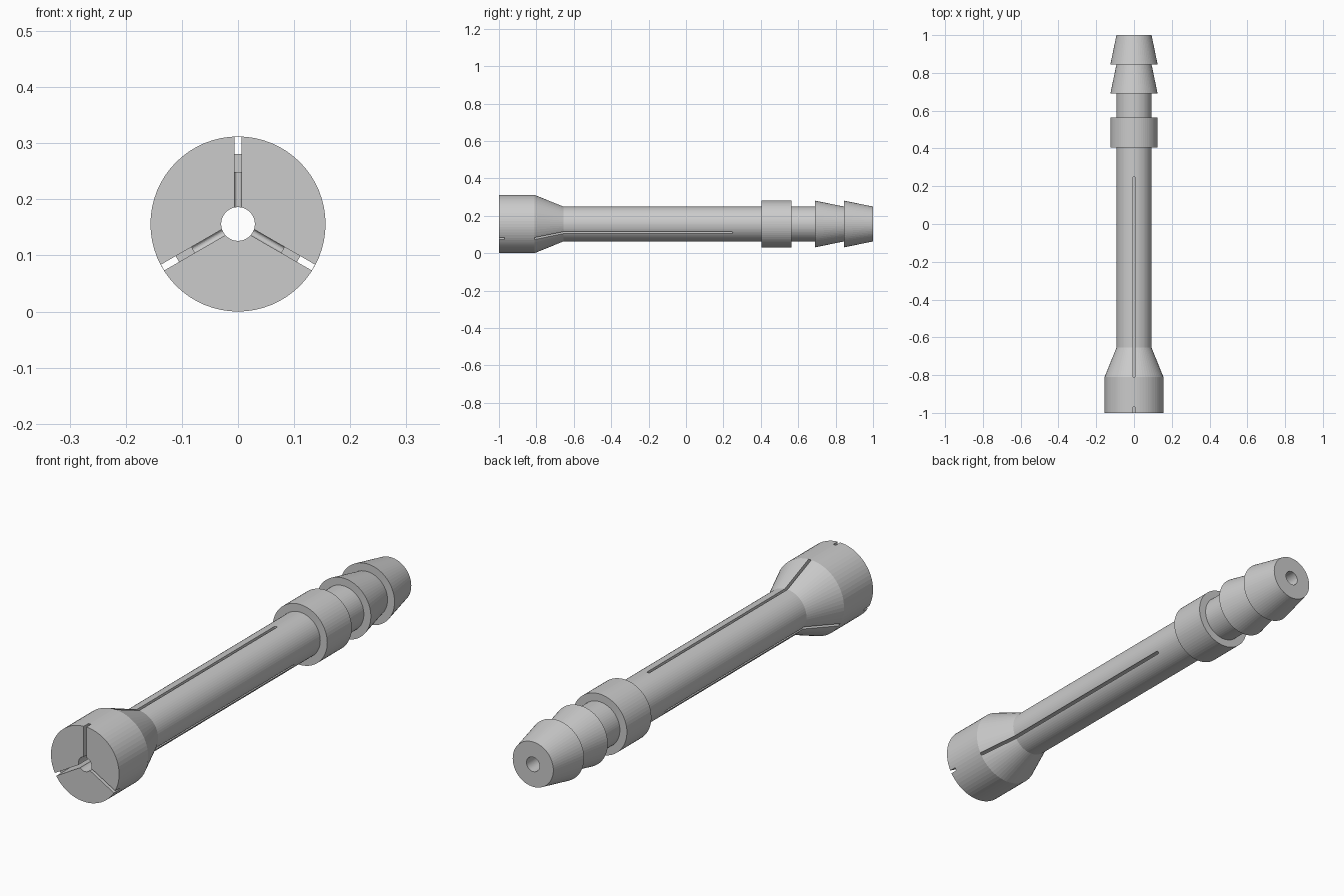
import bpy, bmesh, math
from mathutils import Matrix, Vector

cube = bpy.data.objects.get("Cube")
if cube:
    bpy.data.objects.remove(cube, do_unlink=True)

HEAD_R, STEM_R, COLLAR_R, BORE_R = 0.156, 0.093, 0.125, 0.03
SLOT_W = 0.012
SIDES = 64


def finish(bm, name):
    bmesh.ops.recalc_face_normals(bm, faces=bm.faces)
    mesh = bpy.data.meshes.new(name)
    bm.to_mesh(mesh)
    bm.free()
    obj = bpy.data.objects.new(name, mesh)
    bpy.context.collection.objects.link(obj)
    return obj


def lathe(name, profile):
    """Revolve a closed (radius, y) profile around the y axis."""
    bm = bmesh.new()
    verts = [bm.verts.new((0, y, r)) for r, y in profile]
    edges = [bm.edges.new((v, verts[i - 1])) for i, v in enumerate(verts)]
    bmesh.ops.spin(bm, geom=verts + edges, cent=(0, 0, 0), axis=(0, 1, 0),
                   angle=math.tau, steps=SIDES, use_merge=True)
    bmesh.ops.remove_doubles(bm, verts=bm.verts, dist=1e-5)
    return finish(bm, name)


def add_slot(bm, outline, angle):
    """Extrude a (y, radius) outline to the slot width, round its far end, turn it."""
    part = bmesh.new()
    face = part.faces.new([part.verts.new((-SLOT_W / 2, y, r)) for y, r in outline])
    new = bmesh.ops.extrude_face_region(part, geom=[face])["geom"]
    bmesh.ops.translate(part, vec=(SLOT_W, 0, 0),
                        verts=[g for g in new if isinstance(g, bmesh.types.BMVert)])
    far = max(y for y, r in outline)
    ends = [e for e in part.edges
            if all(abs(v.co.y - far) < 1e-5 for v in e.verts)
            and abs(e.verts[0].co.x - e.verts[1].co.x) < 1e-5]
    bmesh.ops.recalc_face_normals(part, faces=part.faces)
    bmesh.ops.bevel(part, geom=ends, offset=SLOT_W * 0.45, segments=4,
                    profile=0.5, affect='EDGES')
    part.transform(Matrix.Rotation(angle, 4, 'Y'))
    temp = bpy.data.meshes.new("slot_temp")
    part.to_mesh(temp)
    part.free()
    bm.from_mesh(temp)
    bpy.data.meshes.remove(temp)


# Body: clamping head, cone, stem, collar and two hose barbs around a through bore
body = lathe("collet_body", [
    (BORE_R, -1), (HEAD_R, -1), (HEAD_R, -0.81), (STEM_R, -0.655),
    (STEM_R, 0.405), (COLLAR_R, 0.405), (COLLAR_R, 0.565), (STEM_R, 0.565),
    (STEM_R, 0.69), (COLLAR_R, 0.69), (STEM_R, 0.845), (COLLAR_R, 0.845),
    (STEM_R, 1), (BORE_R, 1)])

# Three slots, bridged by a thin skin around the head
skin, outer, inner = HEAD_R - 0.001, 0.2, BORE_R / 2
outline = [(-1.1, inner), (-1.1, outer), (-0.97, outer), (-0.97, skin),
           (-0.81, skin), (-0.81, outer), (0.25, outer), (0.25, inner)]
bm = bmesh.new()
for i in range(3):
    add_slot(bm, outline, i * math.tau / 3)
cutter = finish(bm, "slot_cutter")
cutter.hide_render = True

cut = body.modifiers.new("slots", 'BOOLEAN')
cut.operation = 'DIFFERENCE'
cut.solver = 'EXACT'
cut.object = cutter
bpy.context.view_layer.objects.active = body
bpy.ops.object.modifier_apply(modifier=cut.name)
bpy.data.objects.remove(cutter, do_unlink=True)

# Rest the head on the ground
body.data.transform(Matrix.Translation(Vector((0, 0, HEAD_R))))
